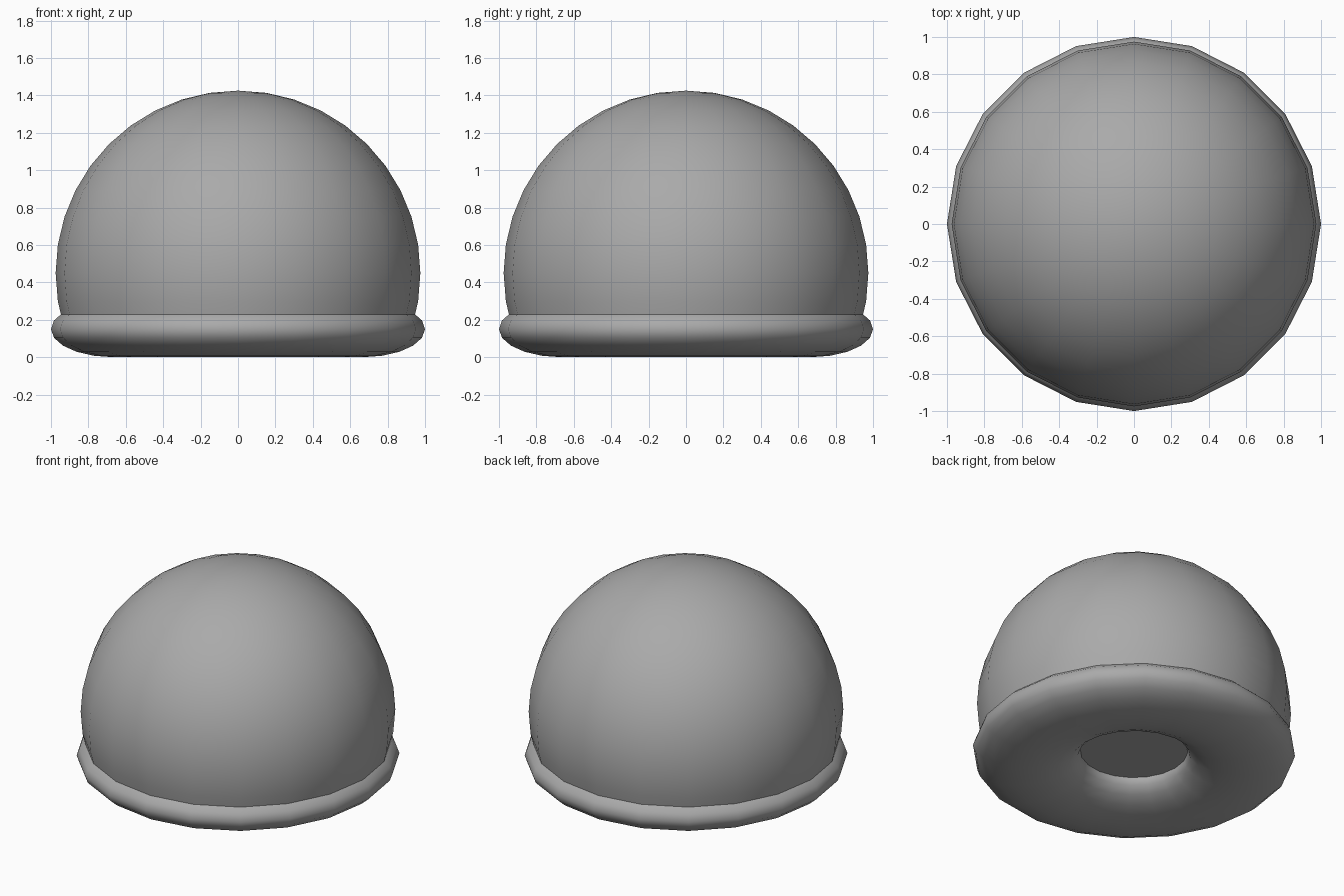
import bpy
import bmesh
import math

cube = bpy.data.objects.get("Cube")
if cube:
    bpy.data.objects.remove(cube, do_unlink=True)

SIDES = 20
DOME_RADIUS = 0.975
DOME_CENTRE = 0.45

grey = bpy.data.materials.new("plain grey")
grey.use_nodes = True
colour = (0.4, 0.4, 0.4, 1)
grey.diffuse_color = colour
grey.node_tree.nodes["Principled BSDF"].inputs["Base Color"].default_value = colour


def finish(name):
    """Name, colour and smooth the active object."""
    obj = bpy.context.object
    obj.name = name
    obj.data.materials.clear()
    obj.data.materials.append(grey)
    bpy.ops.object.shade_smooth_by_angle(angle=math.radians(60))
    return obj


# Dome: a sphere cut two rings below its equator and closed with a flat cap
bpy.ops.mesh.primitive_uv_sphere_add(
    segments=SIDES, ring_count=SIDES, radius=DOME_RADIUS, location=(0, 0, DOME_CENTRE))
mesh = bpy.context.object.data
bm = bmesh.new()
bm.from_mesh(mesh)
cut = -DOME_RADIUS * math.sin(math.radians(20))
bmesh.ops.delete(bm, geom=[v for v in bm.verts if v.co.z < cut], context='VERTS')
rim = [e for e in bm.edges if e.is_boundary]
bmesh.ops.holes_fill(bm, edges=rim, sides=0)
bmesh.ops.recalc_face_normals(bm, faces=bm.faces)
bm.to_mesh(mesh)
bm.free()
finish("dome")

# Base ring: a flattened torus around the cap
bpy.ops.mesh.primitive_torus_add(
    major_segments=SIDES, minor_segments=SIDES,
    major_radius=2 / 3, minor_radius=1 / 3, location=(0, 0, 0.15))
bpy.context.object.scale.z = 0.45
bpy.ops.object.transform_apply(location=False, rotation=False, scale=True)
finish("base_ring")
